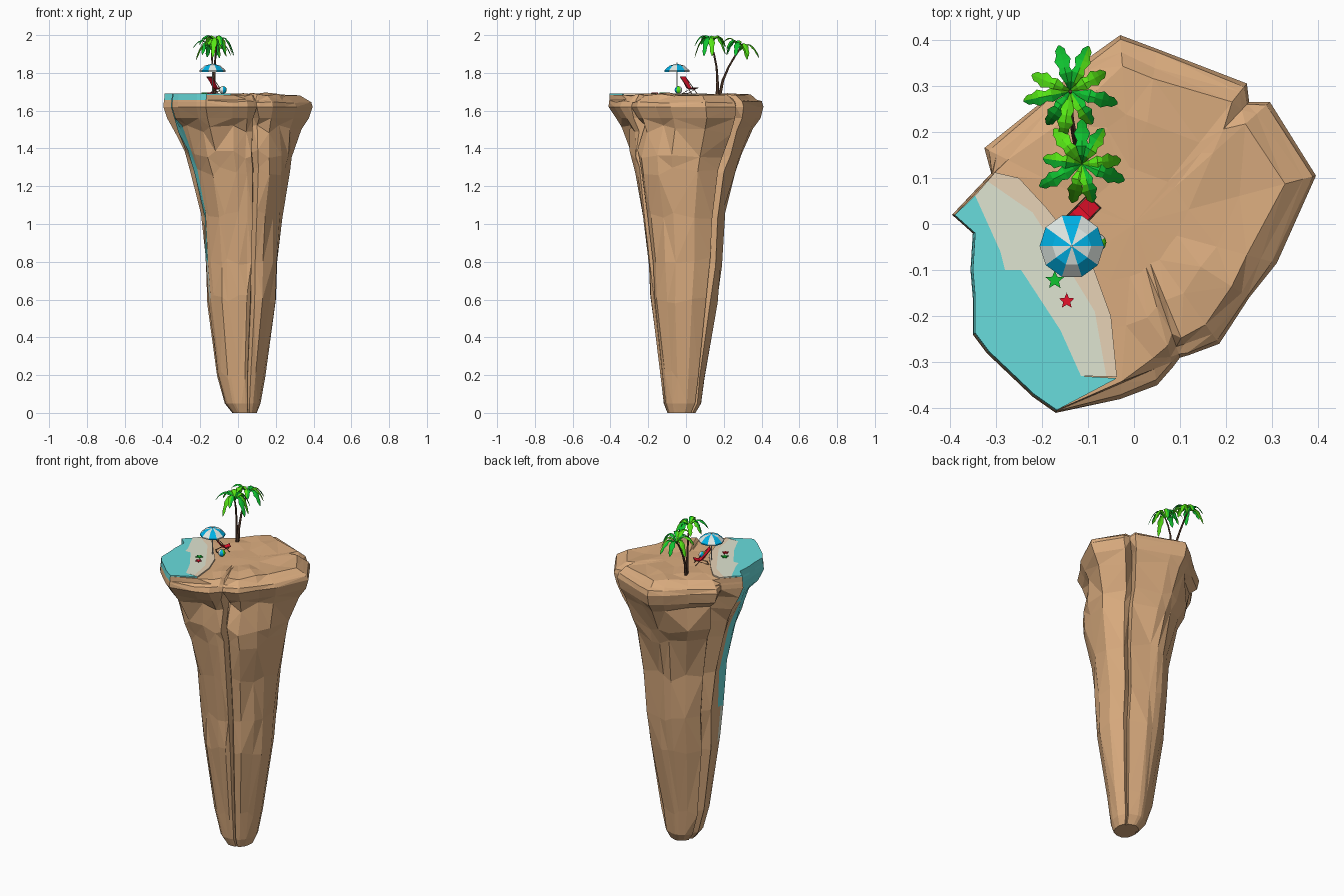
import bpy, bmesh, math, random
from mathutils import Vector

if "Cube" in bpy.data.objects:
    bpy.data.objects.remove(bpy.data.objects["Cube"])

random.seed(4)
MATS = {}
for name, c in {
    "rock brown": (0.70, 0.41, 0.21), "water teal": (0.14, 0.72, 0.72),
    "wet sand": (0.74, 0.78, 0.64), "dry sand": (0.82, 0.66, 0.48),
    "parasol blue": (0.0, 0.47, 0.84), "off white": (0.76, 0.82, 0.78),
    "bright red": (0.84, 0.006, 0.025), "leaf green": (0.005, 0.55, 0.03),
    "lime green": (0.10, 0.85, 0.008), "wood brown": (0.12, 0.06, 0.035),
}.items():
    m = bpy.data.materials.new(name)
    m.diffuse_color = (*c, 1)
    m.use_nodes = True
    m.node_tree.nodes["Principled BSDF"].inputs["Base Color"].default_value = m.diffuse_color
    MATS[name] = m


def make(name, bm, *mats, fix=True):
    if fix:
        bmesh.ops.recalc_face_normals(bm, faces=bm.faces)
    me = bpy.data.meshes.new(name)
    bm.to_mesh(me)
    bm.free()
    ob = bpy.data.objects.new(name, me)
    bpy.context.collection.objects.link(ob)
    for k in mats:
        me.materials.append(MATS[k])
    return ob


def bridge(bm, a, b):
    n = len(a)
    return [bm.faces.new((a[i], a[(i + 1) % n], b[(i + 1) % n], b[i])) for i in range(n)]


def tube(bm, pts, radii, sides=6):
    pts = [Vector(p) for p in pts]
    rings = []
    for i, p in enumerate(pts):
        d = (pts[min(i + 1, len(pts) - 1)] - pts[max(i - 1, 0)]).normalized()
        u = d.cross(Vector((0.3, 1, 0.1))).normalized()
        v = d.cross(u)
        rings.append([bm.verts.new(p + (u * math.cos(a) + v * math.sin(a)) * radii[i])
                      for a in (k * math.tau / sides for k in range(sides))])
    for a, b in zip(rings, rings[1:]):
        bridge(bm, a, b)
    bm.faces.new(rings[0])
    bm.faces.new(rings[-1])


def plate(name, outline, z, h, mat):
    bm = bmesh.new()
    f = bm.faces.new([bm.verts.new((x, y, z)) for x, y in outline])
    top = bmesh.ops.extrude_face_region(bm, geom=[f])["geom"]
    bmesh.ops.translate(bm, vec=(0, 0, h), verts=[v for v in top if isinstance(v, bmesh.types.BMVert)])
    bmesh.ops.triangulate(bm, faces=bm.faces)
    return make(name, bm, mat)


# Rock pillar: the island outline, refitted to a bounding box at each height
OUT = [(-.03, .41), (.05, .38), (.245, .305), (.25, .265), (.295, .265), (.395, .105),
       (.31, -.085), (.25, -.16), (.185, -.26), (.118, -.285), (.10, -.29), (.085, -.31),
       (.05, -.35), (-.03, -.38), (-.17, -.41), (-.22, -.375), (-.32, -.28), (-.35, -.24),
       (-.35, -.16), (-.355, -.1), (-.35, -.02), (-.395, .02), (-.31, .11), (-.325, .165),
       (-.2, .265), (-.1, .36)]
N = len(OUT)
LEVELS = [(0, -.03, .10, -.10, .05), (.05, -.07, .12, -.12, .08), (.2, -.11, .145, -.135, .10),
          (.6, -.165, .205, -.19, .165), (.8, -.175, .215, -.205, .195),
          (1.05, -.19, .23, -.23, .205), (1.28, -.245, .27, -.275, .26),
          (1.37, -.28, .28, -.295, .29), (1.5, -.34, .345, -.33, .36),
          (1.56, -.375, .375, -.37, .395), (1.62, -.395, .395, -.41, .41)]
CLEFTS = (3, 10, 22)


def rounded(x, y):
    # pull a point towards a rounded square, used for the lower shaft
    a = math.atan2(y / .41, x / .395)
    r = (abs(math.cos(a)) ** 2.5 + abs(math.sin(a)) ** 2.5) ** -.4
    return x * .3 + .7 * r * .395 * math.cos(a), y * .3 + .7 * r * .41 * math.sin(a)


bm = bmesh.new()
rings = []
for z, x0, x1, y0, y1 in LEVELS:
    cx, cy = (x0 + x1) / 2, (y0 + y1) / 2
    ring = []
    for i, (x, y) in enumerate(OUT):
        if z < 1.45:
            x, y = rounded(x, y)
        mid = 0.1 < z < 1.55
        k = (random.uniform(.96, 1.04) if mid else 1) * (.84 if i in CLEFTS and z < 1.6 else 1)
        ring.append(bm.verts.new((cx + x / .79 * (x1 - x0) * k, cy + y / .82 * (y1 - y0) * k,
                                  z + (random.uniform(-.025, .025) if mid else 0))))
    rings.append(ring)


def is_beach(i):
    return 14 <= i <= 22


# stepped rim: irregular ledges on the bare side, a plain edge on the beach side
for z, k_bare, k_beach, var in ((1.645, .975, .995, .01), (1.656, .91, .99, .03), (1.684, .82, .985, .05)):
    ring = []
    for i, (x, y) in enumerate(OUT):
        bare = not is_beach(i) and i != 13
        k = k_beach if is_beach(i) else max(k_bare, .9)
        if bare:
            k = k_bare + random.uniform(-var, var)
        ring.append(bm.verts.new((x * k, y * k, z + (random.uniform(-.006, .006) if bare else 0))))
    rings.append(ring)
# uneven plateau, flat under the beach
for k in (.58, .3):
    ring = []
    for x, y in OUT:
        flat = x * k < 0 and y * k < .14 or k < .5
        ring.append(bm.verts.new((x * k, y * k, 1.683 if flat else random.uniform(1.672, 1.697))))
    rings.append(ring)
RIM = [v.co.xy.copy() for v in rings[13]]
bm.faces.new(rings[0])
for j, (a, b) in enumerate(zip(rings, rings[1:])):
    for i, f in enumerate(bridge(bm, a, b)):
        # waterfall down the left side, ending in a pale tip
        if (j == 12 and 14 <= i <= 20) or (8 <= j <= 11 and 17 <= i <= 19) or (4 <= j <= 7 and 17 <= i <= 18):
            f.material_index = 1
        elif j == 3 and i == 17:
            f.material_index = 2
c = bm.verts.new((0, 0, 1.686))
for i in range(N):
    bm.faces.new((rings[-1][i], rings[-1][(i + 1) % N], c))
bmesh.ops.triangulate(bm, faces=bm.faces)
make("rock_pillar", bm, "rock brown", "water teal", "wet sand")

# Beach: water, wet sand and dry sand as thin plates sharing their borders
A = [(-.345, .062), (-.29, -.06), (-.28, -.1), (-.245, -.1), (-.16, -.23), (-.115, -.33), (-.037, -.335)]
B = [(-.318, .093), (-.22, .025), (-.14, -.1), (-.085, -.19), (-.06, -.331)]
C = [(-.302, .112), (-.25, .10), (-.19, .035), (-.09, -.09), (-.05, -.2), (-.037, -.332)]
plate("water", [tuple(RIM[i]) for i in range(14, 22)] + A, 1.683, .008, "water teal")
plate("wet_sand", A[:-1] + B[::-1], 1.683, .008, "wet sand")
plate("dry_sand", B + C[::-1], 1.683, .008, "dry sand")

# Starfish
for name, x, y, r, mat in (("green_starfish", -.172, -.122, .021, "leaf green"),
                           ("red_starfish", -.146, -.167, .018, "bright red")):
    plate(name, [(x + math.sin(a * math.pi / 5) * r * (1, .45)[a % 2],
                  y + math.cos(a * math.pi / 5) * r * (1, .45)[a % 2]) for a in range(10)], 1.69, .007, mat)

# Parasol: ten striped panels and a pole
UX, UY = -.135, -.048
bm = bmesh.new()
ur = [[bm.verts.new((UX + r * math.cos(i * math.tau / 10), UY + r * math.sin(i * math.tau / 10), z))
       for i in range(10)] for r, z in ((.07, 1.806), (.07, 1.813), (.042, 1.838))]
for a, b in zip(ur, ur[1:]):
    for i, f in enumerate(bridge(bm, a, b)):
        f.material_index = i % 2
tip, under = bm.verts.new((UX, UY, 1.849)), bm.verts.new((UX, UY, 1.83))
for i in range(10):
    for ring, v in ((ur[2], tip), (ur[0], under)):
        bm.faces.new((ring[i], ring[(i + 1) % 10], v)).material_index = i % 2
make("parasol_canopy", bm, "parasol blue", "off white")
bm = bmesh.new()
tube(bm, [(UX, UY, 1.685), (UX, UY, 1.855)], [.003, .003])
make("parasol_pole", bm, "off white")

# Deck chair: a red sling on crossed wooden bars, facing back right
D, S, O = Vector((.7, .714, 0)), Vector((.714, -.7, 0)), Vector((-.15, -.016, 0))


def chair(s, w, z):
    return O + D * s + S * w + Vector((0, 0, z))


bm = bmesh.new()
rows = [[bm.verts.new(chair(s, w, z)) for w in (-.018, .018)]
        for s, z in ((0, 1.778), (.02, 1.75), (.04, 1.722), (.06, 1.712), (.09, 1.72))]
for a, b in zip(rows, rows[1:]):
    bm.faces.new((a[0], b[0], b[1], a[1]))
make("chair_sling", bm, "bright red", fix=False).modifiers.new("cloth", "SOLIDIFY").thickness = .003
bm = bmesh.new()
for w in (-.02, .02):
    tube(bm, [chair(-.002, w, 1.78), chair(.085, w, 1.69)], [.002] * 2, 4)
    tube(bm, [chair(.092, w, 1.722), chair(.012, w, 1.69)], [.002] * 2, 4)
for s, z in ((0, 1.778), (.09, 1.72), (.014, 1.692)):
    tube(bm, [chair(s, -.02, z), chair(s, .02, z)], [.002] * 2, 4)
make("chair_frame", bm, "wood brown")

# Beach ball with coloured gores
bm = bmesh.new()
bmesh.ops.create_uvsphere(bm, u_segments=12, v_segments=8, radius=.02)
for f in bm.faces:
    m = f.calc_center_median()
    f.material_index = int((math.atan2(m.y, m.x) + math.pi / 6) % math.tau / (math.pi / 3)) % 3
bmesh.ops.translate(bm, verts=bm.verts, vec=(-.08, -.04, 1.71))
make("beach_ball", bm, "lime green", "off white", "parasol blue")


# Palms: curved trunk and a crown of folded, jagged leaves
def palm(name, trunk, turn, lean, peak):
    bm = bmesh.new()
    tube(bm, trunk, [.009, .007, .0055, .005, .004])
    make(name + "_trunk", bm, "wood brown")
    top = Vector(trunk[-1])
    bm = bmesh.new()
    for n in range(9):
        a = turn + n * math.tau / 9 + random.uniform(-.15, .15)
        d, s = Vector((math.cos(a), math.sin(a), 0)), Vector((-math.sin(a), math.cos(a), 0))
        length, drop = random.uniform(.085, .106), random.uniform(.19, .27)
        rows = []
        for t, w in ((0, .003), (.2, .007), (.4, .015), (.52, .011), (.68, .018), (.8, .011), (.9, .011), (1, .002)):
            p = top + d * length * t
            p.z += .2 * t - drop * t * t - lean * d.y * length * t
            low = Vector((0, 0, w * .35))
            rows.append([bm.verts.new(q) for q in (p - s * w - low, p, p + s * w - low)])
        for p, q in zip(rows, rows[1:]):
            for k in (0, 1):
                f = bm.faces.new((p[k], q[k], q[k + 1], p[k + 1]))
                f.material_index = n % 3 == 0 or (n % 3 == 1 and k == 0)
    # lift the crown so its highest leaf meets the wanted height
    bmesh.ops.translate(bm, verts=bm.verts, vec=(0, 0, peak - max(v.co.z for v in bm.verts)))
    make(name + "_leaves", bm, "leaf green", "lime green", fix=False)


palm("front_palm", [(-.12, .165, 1.68), (-.125, .167, 1.75), (-.124, .162, 1.83),
                    (-.118, .148, 1.90), (-.113, .13, 1.952)], .2, 0, 2.0)
palm("back_palm", [(-.125, .178, 1.68), (-.13, .195, 1.76), (-.135, .225, 1.83),
                   (-.138, .26, 1.89), (-.138, .288, 1.93)], .5, .35, 1.985)
